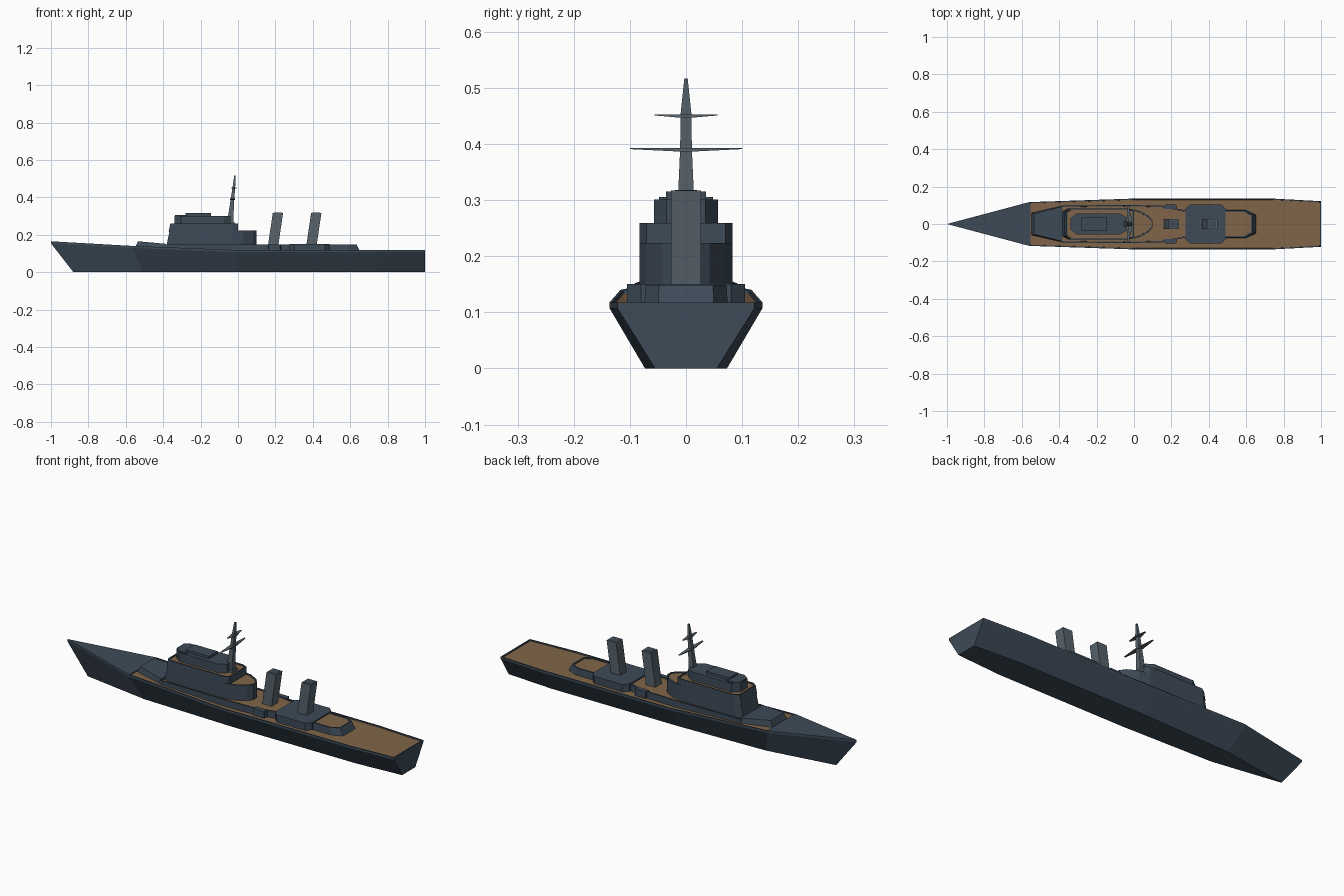
import bpy, bmesh

if "Cube" in bpy.data.objects:
    bpy.data.objects.remove(bpy.data.objects["Cube"])


def material(name, rgb):
    m = bpy.data.materials.new(name)
    m.diffuse_color = (*rgb, 1)
    m.use_nodes = True
    m.node_tree.nodes["Principled BSDF"].inputs["Base Color"].default_value = m.diffuse_color
    return m


NAVY = material("navy_paint", (0.047, 0.07, 0.098))
GREY = material("grey_paint", (0.095, 0.125, 0.147))
WOOD = material("deck_wood", (0.216, 0.13, 0.067))


def loft(name, rings, mat, panel=None, rim=0.007, sink=0.005):
    """Skin closed rings, cap both ends; faces chosen by panel() become sunken wood."""
    bm = bmesh.new()
    vr = [[bm.verts.new(p) for p in r] for r in rings]
    n = len(rings[0])
    for a, b in zip(vr, vr[1:]):
        for i in range(n):
            j = (i + 1) % n
            bm.faces.new((a[i], a[j], b[j], b[i]))
    bm.faces.new(vr[0][::-1])
    bm.faces.new(vr[-1])
    bmesh.ops.remove_doubles(bm, verts=bm.verts, dist=1e-5)
    bmesh.ops.recalc_face_normals(bm, faces=bm.faces)
    bm.normal_update()
    if panel:
        tops = [f for f in bm.faces if panel(f)]
        bmesh.ops.inset_region(bm, faces=tops, thickness=rim, depth=0, use_even_offset=True)
        res = bmesh.ops.inset_region(bm, faces=tops, thickness=0.0005, depth=-sink)
        for f in tops:
            f.material_index = 1
    me = bpy.data.meshes.new(name)
    bm.to_mesh(me)
    bm.free()
    me.materials.append(mat)
    me.materials.append(WOOD)
    ob = bpy.data.objects.new(name, me)
    bpy.context.collection.objects.link(ob)
    return ob


def outline(half, z):
    """Mirror a bow-to-stern half outline into a closed ring at height z (number or function of x)."""
    h = z if callable(z) else (lambda x: z)
    pts = half + [(x, -y) for x, y in reversed(half)]
    return [(x, y, h(x)) for x, y in pts]


def block(name, base, z0, z1, top=None, wood=False, mat=NAVY):
    panel = (lambda f: f.normal.z > 0.95) if wood else None
    return loft(name, [outline(base, z0), outline(top or base, z1)], mat, panel)


# Hull: stations of (x bottom, y bottom, x deck, y deck, z deck)
stations = [(-0.88, 0, -1.0, 0, 0.165), (-0.51, 0.058, -0.56, 0.117, 0.14),
            (0, 0.073, 0, 0.136, 0.118), (0.74, 0.073, 0.74, 0.136, 0.118),
            (1.0, 0.055, 1.0, 0.122, 0.118)]
rings = []
for xb, yb, xd, yd, zd in stations:
    side = [(xb, yb, 0), (xd, yd, zd - 0.011), (xd, yd, zd)]
    rings.append(side + [(x, -y, z) for x, y, z in reversed(side)])
loft("hull", rings, NAVY,
     lambda f: f.normal.z > 0.9 and f.calc_center_median().x > -0.5, rim=0.006, sink=0.006)

# Low deckhouse tiers
block("fore_deckhouse", [(-0.56, 0.062), (-0.385, 0.1)], 0.11,
      lambda x: 0.165 - 0.09 * (x + 0.535),
      top=[(-0.535, 0.055), (-0.385, 0.092)])
block("long_deckhouse", [(-0.39, 0.098), (-0.05, 0.102), (0.15, 0.098), (0.29, 0.07)],
      0.105, 0.148, wood=True)
block("midship_house", [(0.275, 0.08), (0.3, 0.105), (0.465, 0.105), (0.49, 0.08)],
      0.105, 0.151)
block("aft_deckhouse", [(0.48, 0.075), (0.6, 0.075), (0.655, 0.05)], 0.105, 0.149,
      top=[(0.48, 0.072), (0.59, 0.072), (0.633, 0.048)], wood=True)
for s, side in ((1, "left"), (-1, "right")):
    sponson = [(0.16, 0.08), (0.18, 0.08), (0.21, 0.08), (0.23, 0.08),
               (0.225, 0.105), (0.165, 0.105)]
    loft("side_platform_" + side, [[(x, s * y, z) for x, y in sponson]
                                   for z in (0.105, 0.149)], NAVY)

# Bridge superstructure
block("lower_bridge", [(-0.385, 0.066), (-0.35, 0.083), (-0.03, 0.083), (0.03, 0.07),
                       (0.08, 0.042), (0.1, 0.015)], 0.13, 0.224, wood=True,
      top=[(-0.365, 0.066), (-0.34, 0.083), (-0.03, 0.083), (0.03, 0.07),
           (0.08, 0.042), (0.1, 0.015)])
block("upper_bridge", [(-0.371, 0.066), (-0.345, 0.083), (-0.03, 0.083), (0.0, 0.07)],
      0.215, 0.259, wood=True,
      top=[(-0.362, 0.066), (-0.337, 0.083), (-0.03, 0.083), (0.0, 0.07)])
block("wheelhouse", [(-0.34, 0.03), (-0.305, 0.057), (-0.075, 0.057), (-0.04, 0.035)],
      0.25, 0.301)
block("wheelhouse_visor", [(-0.338, 0.028), (-0.31, 0.048), (-0.27, 0.048)], 0.29, 0.306)
block("wheelhouse_roof", [(-0.28, 0.036), (-0.145, 0.036)], 0.295, 0.315)

# Raked funnels with a dark recessed opening
for name, x in (("fore_funnel", 0.16), ("aft_funnel", 0.365)):
    block(name, [(x, 0.027), (x + 0.055, 0.027)], 0.14, 0.317,
          top=[(x + 0.026, 0.027), (x + 0.081, 0.027)], mat=GREY)
    block(name + "_opening", [(x + 0.033, 0.02), (x + 0.074, 0.02)], 0.31, 0.3178)

# Raked mast
mast = [(0.225, -0.063, -0.022, 0.016), (0.30, -0.053, -0.024, 0.0145),
        (0.39, -0.039, -0.02, 0.0105), (0.455, -0.029, -0.015, 0.0095),
        (0.517, -0.02, -0.012, 0.003)]
loft("mast", [outline([(a, w), (b, w)], z) for z, a, b, w in mast], GREY)
block("mast_foot", [(-0.067, 0.02), (-0.018, 0.02)], 0.25, 0.268, mat=GREY)

# Tapered yardarms
for name, x, z, half in (("lower_yard", -0.029, 0.393, 0.1), ("upper_yard", -0.021, 0.453, 0.056)):
    loft(name, [[(x - w, y, z), (x + w, y, z), (x + w, y, z - t), (x - w, y, z - t)]
                for y, w, t in ((-half, 0.004, 0.002), (0, 0.013, 0.007), (half, 0.004, 0.002))], GREY)
